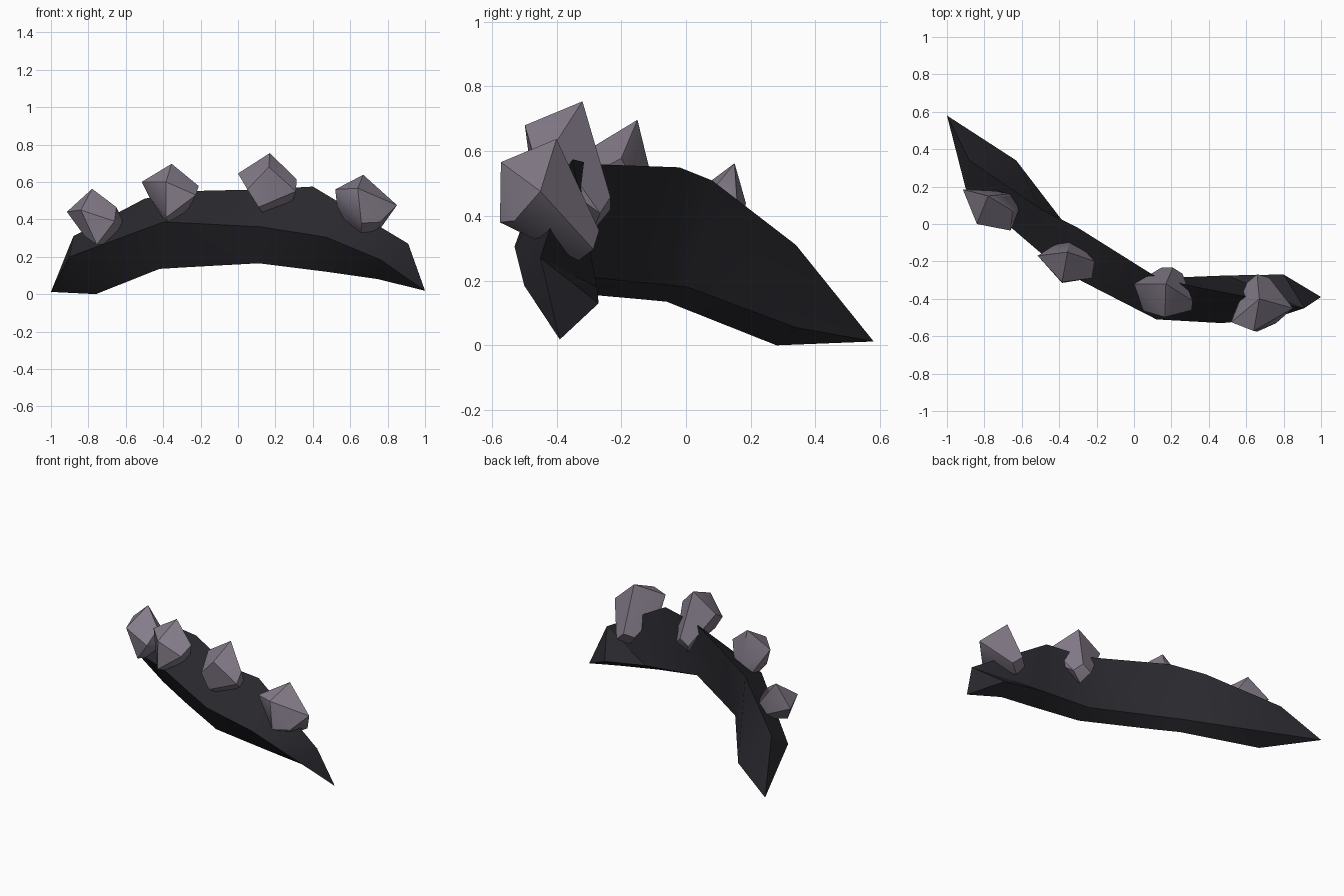
import bpy, bmesh, math
from mathutils import Vector

if "Cube" in bpy.data.objects:
    bpy.data.objects.remove(bpy.data.objects["Cube"])


def material(name, rgb):
    m = bpy.data.materials.new(name)
    m.diffuse_color = (*rgb, 1)
    m.use_nodes = True
    m.node_tree.nodes["Principled BSDF"].inputs["Base Color"].default_value = m.diffuse_color
    return m


DARK = material("charcoal", (0.022, 0.022, 0.028))
MAUVE = material("dusty_mauve", (0.23, 0.20, 0.25))


def finish(name, bm, mat, angle):
    bmesh.ops.recalc_face_normals(bm, faces=bm.faces)
    me = bpy.data.meshes.new(name)
    bm.to_mesh(me)
    bm.free()
    me.materials.append(mat)
    ob = bpy.data.objects.new(name, me)
    bpy.context.collection.objects.link(ob)
    bpy.ops.object.select_all(action='DESELECT')
    ob.select_set(True)
    bpy.context.view_layer.objects.active = ob
    bpy.ops.object.shade_smooth_by_angle(angle=math.radians(angle))


# Curved rock blade: cross-sections as top edge, front ridge, keel, rear edge
SECTIONS = [
    ((-.88, .34, .31), (-.90, .19, .20), (-.76, .28, 0), (-.63, .34, .055)),
    ((-.50, .08, .51), (-.40, -.24, .385), (-.42, -.06, .135), (-.373, .005, .18)),
    ((-.30, -.02, .55), (-.27, -.31, .38), (-.29, -.145, .143), (-.25, -.07, .188)),
    ((.13, -.29, .56), (.12, -.51, .36), (.11, -.39, .165), (.12, -.29, .21)),
    ((.40, -.35, .575), (.47, -.53, .305), (.47, -.38, .12), (.50, -.275, .18)),
    ((.91, -.45, .27), (.76, -.50, .185), (.75, -.36, .08), (.80, -.27, .13)),
]
bm = bmesh.new()
rings = [[bm.verts.new(p) for p in s] for s in SECTIONS]
for a, b in zip(rings, rings[1:]):
    for i in range(4):
        j = (i + 1) % 4
        bm.faces.new((a[i], a[j], b[j], b[i]))
# Pointed ends
for ring, tip in ((rings[0], (-1, .58, .012)), (rings[-1], (1, -.39, .018))):
    t = bm.verts.new(tip)
    for i in range(4):
        bm.faces.new((ring[i], ring[(i + 1) % 4], t))
bmesh.ops.triangulate(bm, faces=bm.faces)
finish("curved_rock_blade", bm, DARK, 32)


# Crystals: four cap corners and extra rim points, tapering to a buried root
def crystal(name, corners, rim, root, taper=0.36):
    corners = [Vector(c) for c in corners]
    centre = sum(corners, Vector()) / 4
    pts = corners + [Vector(p) for p in rim]
    pts += [Vector(root) + (c - centre) * taper for c in corners]
    bm = bmesh.new()
    for p in pts:
        bm.verts.new(p)
    bmesh.ops.convex_hull(bm, input=bm.verts)
    loose = [v for v in bm.verts if not v.link_faces]
    bmesh.ops.delete(bm, geom=loose, context='VERTS')
    finish(name, bm, MAUVE, 40)


# Corner order: top, right, bottom, left
crystal("crystal_far_left",
        [(-.78, .15, .563), (-.65, .07, .465), (-.755, .0, .265), (-.915, .185, .44)],
        [(-.84, .0, .45), (-.66, -.035, .39), (-.62, .064, .40), (-.82, .08, .31)],
        (-.63, .15, .32), 0.28)
crystal("crystal_left",
        [(-.355, -.15, .697), (-.21, -.20, .578), (-.385, -.315, .41), (-.515, -.17, .60)],
        [(-.385, -.31, .60), (-.225, -.29, .53), (-.47, -.21, .51)],
        (-.35, -.11, .40))
crystal("crystal_right",
        [(.17, -.32, .754), (.313, -.41, .615), (.11, -.47, .465), (0, -.32, .645)],
        [(.165, -.498, .68), (.31, -.46, .55), (.05, -.465, .56)],
        (.20, -.255, .41))
crystal("crystal_far_right",
        [(.67, -.40, .638), (.85, -.45, .476), (.66, -.575, .38), (.52, -.525, .56)],
        [(.64, -.572, .566), (.76, -.53, .385), (.65, -.48, .34), (.53, -.49, .47)],
        (.66, -.30, .31))
